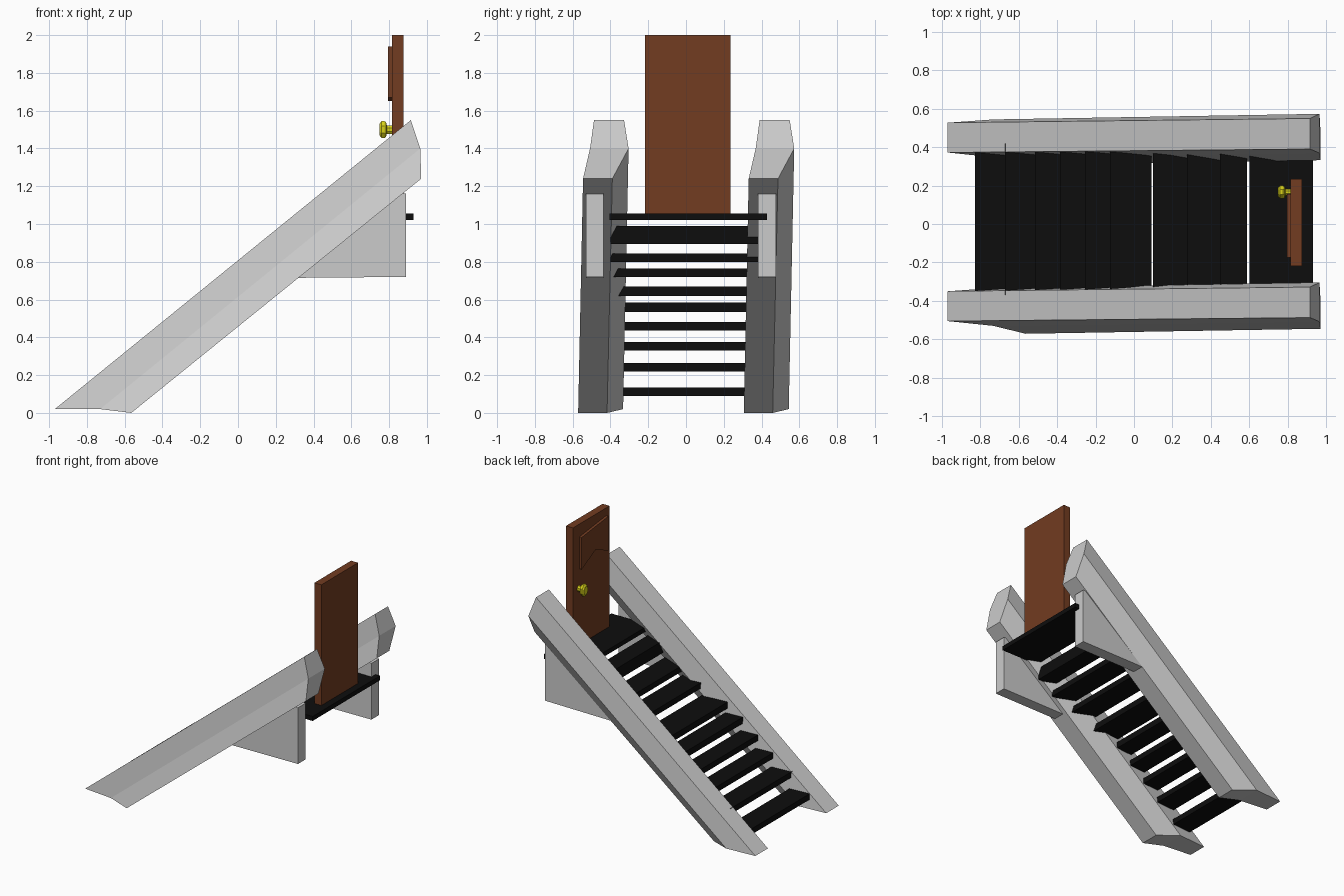
import bpy, bmesh, math

if "Cube" in bpy.data.objects:
    bpy.data.objects.remove(bpy.data.objects["Cube"])


def material(name, rgb):
    m = bpy.data.materials.new(name)
    m.diffuse_color = (*rgb, 1)
    m.use_nodes = True
    m.node_tree.nodes["Principled BSDF"].inputs["Base Color"].default_value = m.diffuse_color
    return m


BLACK = material("black_tread", (0.004, 0.004, 0.004))
BROWN = material("brown_wood", (0.17, 0.045, 0.015))
YELLOW = material("yellow_metal", (0.7, 0.65, 0.01))


def make(name, verts, faces, mat=None):
    bm = bmesh.new()
    vs = [bm.verts.new(v) for v in verts]
    for f in faces:
        bm.faces.new([vs[i] for i in f])
    bmesh.ops.recalc_face_normals(bm, faces=bm.faces[:])
    me = bpy.data.meshes.new(name)
    bm.to_mesh(me)
    bm.free()
    ob = bpy.data.objects.new(name, me)
    bpy.context.collection.objects.link(ob)
    if mat:
        me.materials.append(mat)
    return ob


def loft(name, rings, mat=None):
    """Skin equal-sized rings and cap both ends."""
    n = len(rings[0])
    faces = [[k * n + i, k * n + (i + 1) % n, (k + 1) * n + (i + 1) % n, (k + 1) * n + i]
             for k in range(len(rings) - 1) for i in range(n)]
    faces += [list(range(n)), list(range((len(rings) - 1) * n, len(rings) * n))]
    return make(name, [v for r in rings for v in r], faces, mat)


def box(name, x, y, z, mat=None):
    return loft(name, [[(x[0], y[0], h), (x[1], y[0], h), (x[1], y[1], h), (x[0], y[1], h)]
                       for h in z], mat)


# Side beams: bent cross-section, rows are x, z, outer y, inner y (top, middle, bottom edge)
LOW = [(-0.97, 0.02, -0.505, -0.35), (-0.73, 0.02, -0.53, -0.333), (-0.565, 0.0, -0.571, -0.418)]
HIGH = [(0.915, 1.55, -0.487, -0.328), (0.965, 1.40, -0.508, -0.304), (0.97, 1.24, -0.545, -0.39)]


def beam(name, dy):
    verts = []
    for end in (LOW, HIGH):
        verts += [(x, a + dy, z) for x, z, a, b in end]
        verts += [(x, b + dy, z) for x, z, a, b in reversed(end)]
    faces = [[i, (i + 1) % 6, (i + 1) % 6 + 6, i + 6] for i in range(6)]
    for o in (0, 6):
        faces += [[o, o + 1, o + 4, o + 5], [o + 1, o + 2, o + 3, o + 4]]
    make(name, verts, faces)


beam("front_side_beam", 0)
beam("back_side_beam", 0.877)

# Wedge brackets under the top of each beam
WEDGE = [(0.31, 0.715), (0.89, 0.72), (0.89, 1.16), (0.86, 1.165)]
for name, y0, y1 in (("front_bracket", -0.53, -0.437), ("back_bracket", 0.38, 0.476)):
    loft(name, [[(x, y, z) for x, z in WEDGE] for y in (y0, y1)])

# Treads: front x, back x, bottom z, top z
TREADS = [(-0.828, -0.66, 0.09, 0.135), (-0.67, -0.505, 0.22, 0.265), (-0.515, -0.37, 0.33, 0.375),
          (-0.385, -0.24, 0.435, 0.48), (-0.255, -0.11, 0.535, 0.585), (-0.125, 0.09, 0.62, 0.67),
          (0.10, 0.28, 0.72, 0.765), (0.276, 0.455, 0.80, 0.845), (0.448, 0.588, 0.895, 0.99)]
for i, (x0, x1, z0, z1) in enumerate(TREADS):
    box(f"tread_{i + 1}", (x0, x1), (-0.37 if i < 6 else -0.40, 0.42), (z0, z1), BLACK)
box("landing", (0.60, 0.93), (-0.405, 0.43), (1.02, 1.055), BLACK)

# Door with a raised notched panel
box("door", (0.815, 0.875), (-0.218, 0.235), (1.05, 2.0), BROWN)
PANEL = [(0.155, 1.90), (-0.175, 1.94), (-0.175, 1.67), (-0.02, 1.74), (0.155, 1.65)]
loft("door_panel", [[(x, y, z) for y, z in PANEL] for x in (0.82, 0.795)], BROWN)

# Door knob: low-poly oval head on a short stem
KNOB = [(0.82, 0.5), (0.788, 0.5), (0.784, 0.85), (0.775, 1.0), (0.76, 1.0), (0.75, 0.7)]
loft("door_knob", [[(x, 0.166 + 0.036 * r * math.cos(a), 1.5 + 0.049 * r * math.sin(a))
                    for a in (math.tau * (k + 0.5) / 8 for k in range(8))] for x, r in KNOB], YELLOW)
